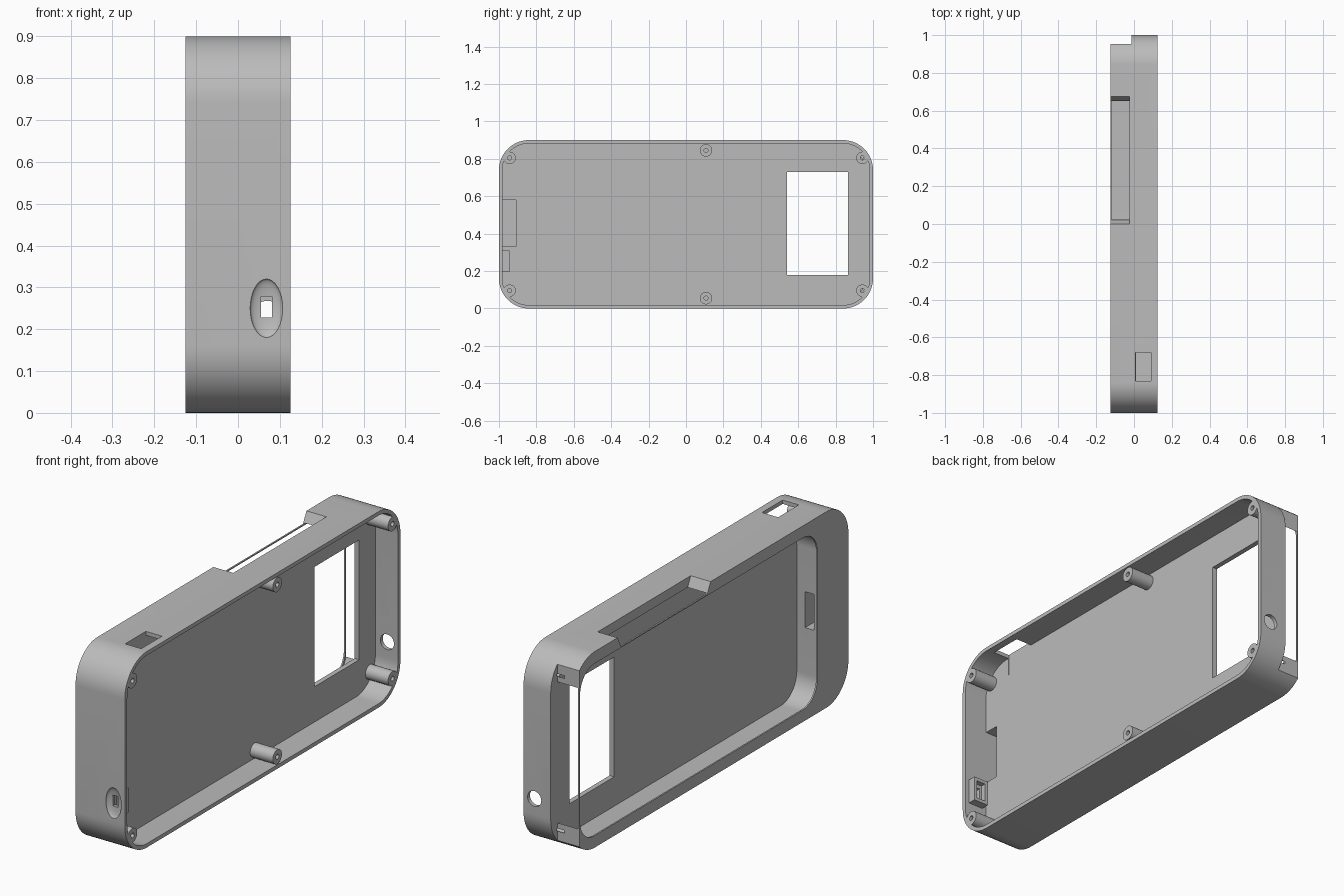
import bpy
import bmesh
import math
from mathutils import Matrix, Vector

cube = bpy.data.objects.get("Cube")
if cube:
    bpy.data.objects.remove(cube)

grey = bpy.data.materials.new("plain grey")
grey.use_nodes = True
grey.diffuse_color = (0.5, 0.5, 0.5, 1)
grey.node_tree.nodes["Principled BSDF"].inputs["Base Color"].default_value = (0.5, 0.5, 0.5, 1)


def make(name, bm):
    bmesh.ops.recalc_face_normals(bm, faces=bm.faces)
    mesh = bpy.data.meshes.new(name)
    bm.to_mesh(mesh)
    bm.free()
    mesh.materials.append(grey)
    ob = bpy.data.objects.new(name, mesh)
    bpy.context.collection.objects.link(ob)
    return ob


def extrude(name, outline, offset):
    bm = bmesh.new()
    face = bm.faces.new([bm.verts.new(p) for p in outline])
    grown = bmesh.ops.extrude_face_region(bm, geom=[face])["geom"]
    verts = [v for v in grown if isinstance(v, bmesh.types.BMVert)]
    bmesh.ops.translate(bm, verts=verts, vec=offset)
    return make(name, bm)


def rounded(name, x, y, z, r, steps=16):
    """Rounded rectangle in the yz plane, extruded along x."""
    pts = []
    corners = [(y[1] - r, z[1] - r), (y[0] + r, z[1] - r),
               (y[0] + r, z[0] + r), (y[1] - r, z[0] + r)]
    for quarter, (cy, cz) in enumerate(corners):
        for i in range(steps + 1):
            a = math.pi / 2 * (quarter + i / steps)
            pts.append((x[0], cy + r * math.cos(a), cz + r * math.sin(a)))
    return extrude(name, pts, (x[1] - x[0], 0, 0))


def box(name, x, y, z):
    pts = [(x[0], y[0], z[0]), (x[0], y[1], z[0]), (x[0], y[1], z[1]), (x[0], y[0], z[1])]
    return extrude(name, pts, (x[1] - x[0], 0, 0))


def rod(name, start, end, r, sides=32):
    start, end = Vector(start), Vector(end)
    axis = end - start
    turn = axis.to_track_quat("Z", "Y").to_matrix().to_4x4()
    bm = bmesh.new()
    bmesh.ops.create_cone(bm, cap_ends=True, segments=sides, radius1=r, radius2=r,
                          depth=axis.length,
                          matrix=Matrix.Translation((start + end) / 2) @ turn)
    return make(name, bm)


def combine(target, tool, operation="DIFFERENCE"):
    mod = target.modifiers.new("shape", "BOOLEAN")
    mod.operation = operation
    mod.solver = "EXACT"
    mod.object = tool
    bpy.context.view_layer.objects.active = target
    bpy.ops.object.modifier_apply(modifier=mod.name)
    bpy.data.objects.remove(tool)


# Outer shell and the front electronics cavity
HALF, RIM, UNDER, FLOOR, WALL = 0.125, 0.125, -0.013, 0.01, 0.018
case = rounded("case_body", (-HALF, HALF), (-1, 1), (0, 0.9), 0.16)
combine(case, rounded("cavity", (FLOOR, 0.2), (-1 + WALL, 1 - WALL),
                      (WALL, 0.9 - WALL), 0.16 - WALL))

# Screw posts with pilot holes
posts = [(y, z) for y in (-0.943, 0.943) for z in (0.095, 0.805)]
posts += [(0.107, 0.055), (0.107, 0.845)]
for y, z in posts:
    combine(case, rod("screw_post", (0, y, z), (RIM, y, z), 0.033), "UNION")
for y, z in posts:
    depth = -0.05 if y > 0.5 else 0.02
    combine(case, rod("pilot_hole", (depth, y, z), (0.2, y, z), 0.011, 16))

# Socket holder inside the lower end
combine(case, box("socket_holder", (0.03, 0.105), (-0.99, -0.945), (0.195, 0.31)), "UNION")
combine(case, box("socket_pocket", (0.045, 0.09), (-0.97, -0.9), (0.21, 0.295)))
combine(case, box("socket_slot", (0.055, 0.081), (-1.1, -0.9), (0.228, 0.278)))

# Oval dish around the socket
bm = bmesh.new()
bmesh.ops.create_uvsphere(bm, u_segments=32, v_segments=16, radius=1,
                          matrix=Matrix.Translation((0.068, -1, 0.25))
                          @ Matrix.Diagonal((0.039, 0.015, 0.07, 1)))
combine(case, make("socket_dish", bm))

# Rear tray: wide pocket behind a slightly narrower lip, open at the far end
combine(case, rounded("tray", (-0.118, UNDER), (-0.785, 0.957), (0.045, 0.855), 0.115))
combine(case, rounded("tray_lip", (-0.2, -0.11), (-0.775, 0.947), (0.055, 0.845), 0.105))
combine(case, box("tray_end", (-0.2, UNDER), (0.952, 1.1), (-0.1, 1)))

# Window through the floor
combine(case, box("window", (-0.1, 0.1), (0.54, 0.865), (0.18, 0.73)))

# Side notch with sloping ends
notch = [(-0.2, -0.02, 0.94), (-0.2, 0.695, 0.94), (-0.2, 0.65, 0.85), (-0.2, 0.025, 0.85)]
combine(case, extrude("side_notch", notch, (0.176, 0, 0)))

# Switch opening, jack hole, and plug pocket with its passage to the tray
combine(case, box("switch_opening", (0.008, 0.09), (-0.83, -0.68), (0.8, 1)))
combine(case, rod("jack_hole", (0.07, 0.9, 0.233), (0.07, 1.1, 0.233), 0.035))
combine(case, box("plug_pocket", (-0.1, 0.03), (-0.98, -0.91), (0.33, 0.58)))
combine(case, box("plug_passage", (-0.1, -0.055), (-0.95, -0.74), (0.37, 0.535)))

# Smooth curved walls, keep the edges crisp
bpy.ops.object.select_all(action="DESELECT")
case.select_set(True)
bpy.context.view_layer.objects.active = case
bpy.ops.object.shade_smooth_by_angle(angle=math.radians(30))
